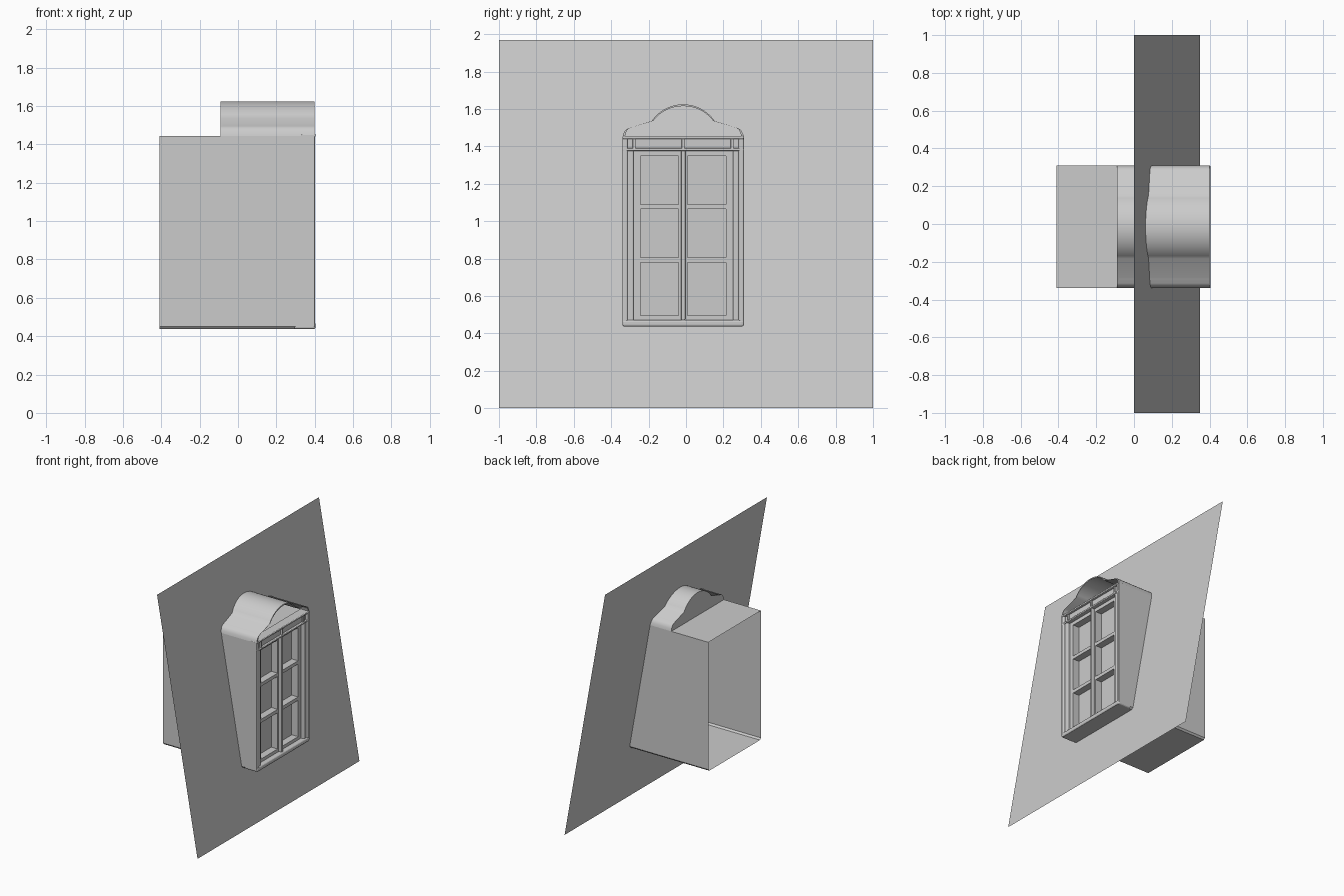
import bpy, bmesh, math

if "Cube" in bpy.data.objects:
    bpy.data.objects.remove(bpy.data.objects["Cube"])

YC = -0.015      # dormer centre line
HW = 0.325       # dormer half width
FRONT = 0.40


def mesh_object(name, verts, faces, smooth=False):
    bm = bmesh.new()
    vs = [bm.verts.new(v) for v in verts]
    for f in faces:
        bm.faces.new([vs[i] for i in f])
    bmesh.ops.recalc_face_normals(bm, faces=bm.faces)
    me = bpy.data.meshes.new(name)
    bm.to_mesh(me)
    bm.free()
    ob = bpy.data.objects.new(name, me)
    bpy.context.collection.objects.link(ob)
    if smooth:
        bpy.ops.object.select_all(action='DESELECT')
        ob.select_set(True)
        bpy.context.view_layer.objects.active = ob
        bpy.ops.object.shade_smooth_by_angle(angle=math.radians(35))
    return ob


def box(name, x, y, z, bevel=0.0):
    """Box from (min, max) pairs, y measured from the dormer centre."""
    v = [(a, YC + b, c) for a in x for b in y for c in z]
    f = [(0, 1, 3, 2), (4, 6, 7, 5), (0, 4, 5, 1), (2, 3, 7, 6), (0, 2, 6, 4), (1, 5, 7, 3)]
    ob = mesh_object(name, v, f)
    if bevel:
        m = ob.modifiers.new("round", 'BEVEL')
        m.width, m.segments = bevel, 3
    return ob


# sloping roof surface
mesh_object("roof_slope", [(0.35, -1, 0), (0.35, 1, 0), (0, 1, 1.97), (0, -1, 1.97)], [(0, 1, 2, 3)])

# dormer body: sleeve along x, open at the back
ring = [(-HW, 1.445), (-HW, 0.45), (-HW + 0.012, 0.437), (HW - 0.012, 0.437), (HW, 0.45), (HW, 1.445)]
n = len(ring)
verts = [(x, YC + y, z) for x in (-0.41, FRONT) for y, z in ring]
mesh_object("dormer_body", verts, [(i, (i + 1) % n, n + (i + 1) % n, n + i) for i in range(n)])

# arched pediment: half profile mirrored, hollow front and closed back
R, CZ = 0.203, 1.422
a0 = math.acos(0.168 / R)
half = [(HW, 1.445), (HW - 0.004, 1.465), (HW - 0.013, 1.483), (HW - 0.027, 1.495)]
half += [(R * math.cos(a0 + (math.pi / 2 - a0) * i / 8),
          CZ + R * math.sin(a0 + (math.pi / 2 - a0) * i / 8)) for i in range(9)]
outer = half + [(-y, z) for y, z in reversed(half[:-1])]
inner = [(y * 0.955, 1.455 + (z - 1.445) * 0.89) for y, z in outer]
n = len(outer)
verts = [(x, YC + y, z) for x, prof in ((-0.09, outer), (FRONT, outer), (FRONT, inner), (-0.08, inner))
         for y, z in prof]
faces = [(r * n + i, r * n + i + 1, (r + 1) * n + i + 1, (r + 1) * n + i)
         for r in range(3) for i in range(n - 1)]
faces.append(tuple(range(n)))
mesh_object("pediment", verts, faces, smooth=True)

# outer frame: posts, sill and header with small blocks
for side, s in (("left", -1), ("right", 1)):
    box("post_" + side, (0.33, 0.395), sorted((s * 0.265, s * 0.299)), (0.46, 1.39), 0.008)
    box("post_edge_" + side, (0.33, 0.402), sorted((s * 0.297, s * HW)), (0.445, 1.445), 0.008)
box("sill", (0.29, 0.405), (-HW, HW), (0.437, 0.472), 0.012)
box("header", (0.33, 0.385), (-HW + 0.005, HW - 0.005), (1.385, 1.445))
box("header_cap", (0.33, 0.405), (-HW, HW), (1.44, 1.455), 0.005)
box("header_lip", (0.33, 0.402), (-HW, HW), (1.376, 1.39), 0.005)
for i, y in enumerate((-0.262, 0, 0.262)):
    box(f"header_block_{i}", (0.35, 0.398), (y - 0.008, y + 0.008), (1.385, 1.445), 0.004)

# sashes: stiles, rails and glass
box("mullion", (0.31, 0.395), (-0.011, 0.011), (0.47, 1.38), 0.006)
rails = [(0.47, 0.497), (0.78, 0.807), (1.064, 1.09), (1.348, 1.38)]
for side, s in (("left", -1), ("right", 1)):
    box("inner_stile_" + side, (0.31, 0.37), sorted((s * 0.009, s * 0.024)), (0.47, 1.38))
    box("outer_stile_" + side, (0.31, 0.37), sorted((s * 0.229, s * 0.267)), (0.47, 1.38))
    for i, z in enumerate(rails):
        box(f"rail_{side}_{i}", (0.31, 0.37), sorted((s * 0.024, s * 0.229)), z)
mesh_object("glass", [(0.315, YC + y, z) for y, z in
                      ((-0.27, 0.465), (0.27, 0.465), (0.27, 1.385), (-0.27, 1.385))], [(0, 1, 2, 3)])
